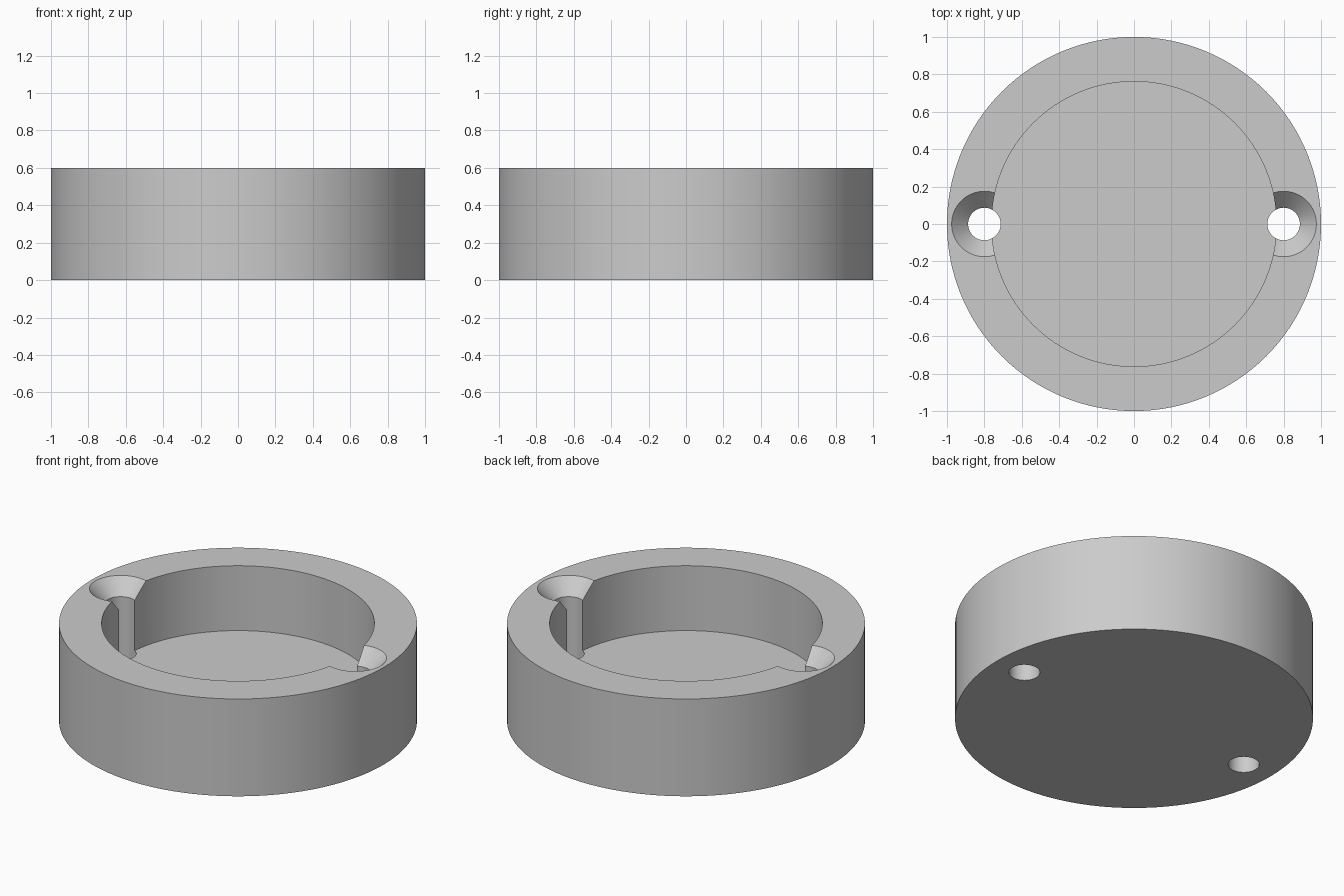
import bpy
import bmesh
from math import cos, sin, tau, radians

cube = bpy.data.objects.get("Cube")
if cube:
    bpy.data.objects.remove(cube, do_unlink=True)

HEIGHT, FLOOR = 0.6, 0.2
OUTER, INNER = 1.0, 0.762
HOLE, SINK, HOLE_X = 0.087, 0.175, 0.8
SINK_DEPTH = 0.09

grey = bpy.data.materials.new("plain grey")
grey.use_nodes = True
colour = (0.6, 0.6, 0.6, 1)
grey.diffuse_color = colour
grey.node_tree.nodes["Principled BSDF"].inputs["Base Color"].default_value = colour


def lathe(name, profile, sides, x=0):
    """Revolve (radius, z) points about a vertical axis and cap both ends."""
    bm = bmesh.new()
    rings = [[bm.verts.new((x + r * cos(tau * i / sides), r * sin(tau * i / sides), z))
              for i in range(sides)] for r, z in profile]
    for low, high in zip(rings, rings[1:]):
        for i in range(sides):
            j = (i + 1) % sides
            bm.faces.new((low[i], low[j], high[j], high[i]))
    bm.faces.new(rings[0][::-1])
    bm.faces.new(rings[-1])
    bmesh.ops.recalc_face_normals(bm, faces=bm.faces)
    mesh = bpy.data.meshes.new(name)
    bm.to_mesh(mesh)
    bm.free()
    mesh.materials.append(grey)
    obj = bpy.data.objects.new(name, mesh)
    bpy.context.collection.objects.link(obj)
    return obj


# Round cup: outer wall, flat rim, inner wall and recessed floor
body = lathe("round_cup",
             [(OUTER, 0), (OUTER, HEIGHT), (INNER, HEIGHT), (INNER, FLOOR)], 128)
bpy.context.view_layer.objects.active = body
body.select_set(True)

# Countersunk screw holes on both sides, cut right through
over = 0.05
slope = (SINK - HOLE) / SINK_DEPTH
for side, x in (("left", HOLE_X), ("right", -HOLE_X)):
    cutter = lathe(side + "_screw_hole_cutter",
                   [(HOLE, -over), (HOLE, HEIGHT - SINK_DEPTH),
                    (SINK + over * slope, HEIGHT + over)], 64, x)
    cutter.hide_render = True
    cut = body.modifiers.new(side + "_screw_hole", 'BOOLEAN')
    cut.operation = 'DIFFERENCE'
    cut.solver = 'EXACT'
    cut.object = cutter
    bpy.ops.object.modifier_apply(modifier=cut.name)
    bpy.data.objects.remove(cutter, do_unlink=True)

# Smooth walls with crisp edges
bpy.ops.object.shade_smooth_by_angle(angle=radians(30))
